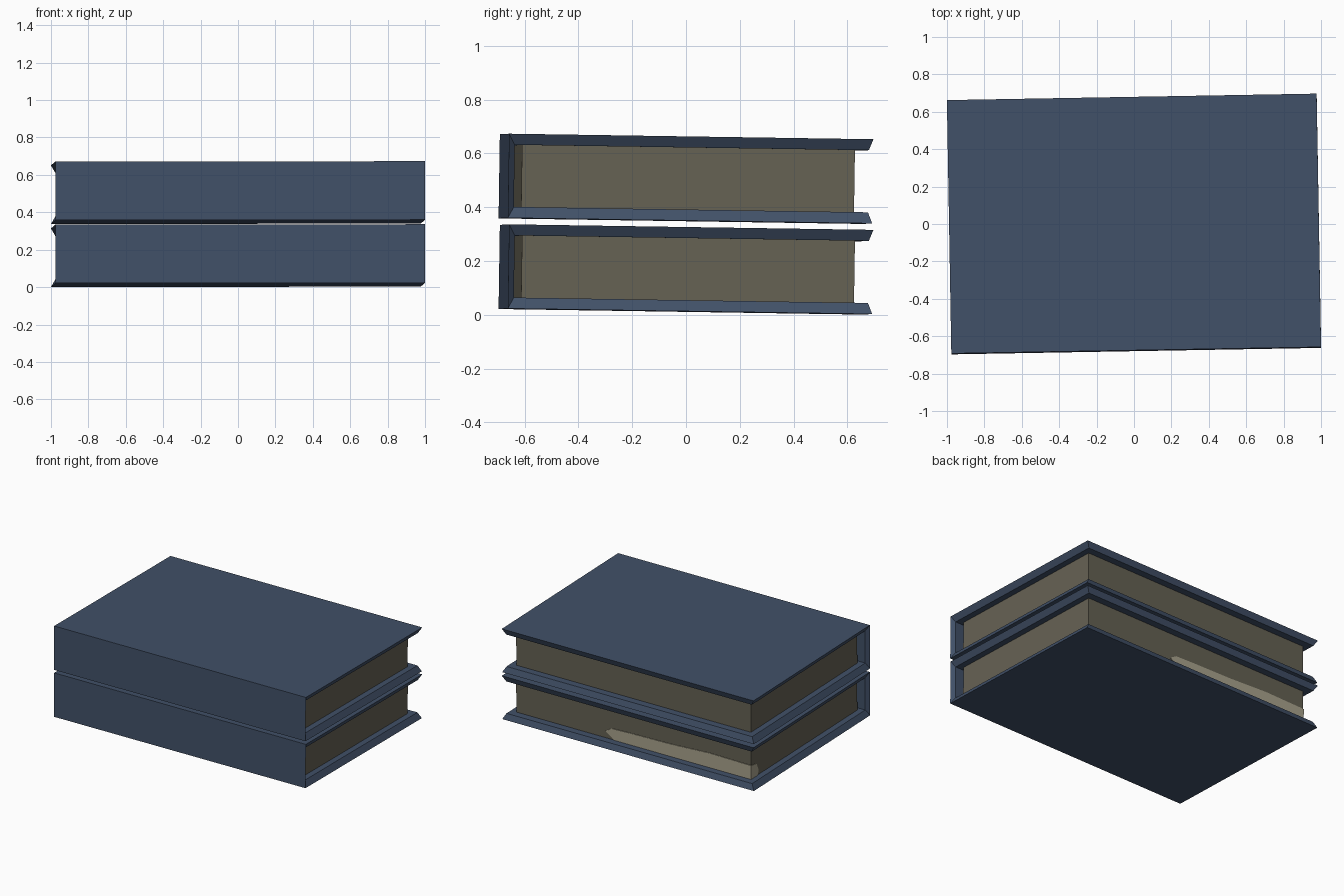
import bpy
from mathutils import Matrix, Euler

if "Cube" in bpy.data.objects:
    bpy.data.objects.remove(bpy.data.objects["Cube"])

W, D, H = 1.977, 1.355, 0.313      # book length, depth, thickness
T = 0.041                          # cover board thickness
SPACING = 0.337
TILT = Euler((-0.0152, -0.001, 0.0175)).to_matrix().to_4x4()


def material(name, rgb):
    m = bpy.data.materials.new(name)
    m.diffuse_color = (*rgb, 1)
    m.use_nodes = True
    m.node_tree.nodes["Principled BSDF"].inputs["Base Color"].default_value = m.diffuse_color
    return m


blue = material("slate blue", (0.053, 0.081, 0.138))
tan = material("dull tan", (0.133, 0.122, 0.089))
cream = material("pale cream", (0.40, 0.37, 0.27))


def add(name, verts, faces, mat, level):
    me = bpy.data.meshes.new(name)
    me.from_pydata(verts, [], faces)
    me.materials.append(mat)
    ob = bpy.data.objects.new(name, me)
    ob.matrix_world = Matrix.Translation((0, 0, 0.1685 + level * SPACING)) @ TILT
    bpy.context.collection.objects.link(ob)
    return ob


def cover(level):
    # wrap-around cover: outer U profile and a smaller inner U, bevelled rims
    x, y, z = W / 2, D / 2, H / 2
    outer = [(y, -z), (-y, -z), (-y, z), (y, z)]
    yi, ys, zi = y - 0.016, -y + 0.022, z - T
    inner = [(yi, -zi), (ys, -zi), (ys, zi), (yi, zi)]
    verts = []
    for prof, hx in ((outer, x), (inner, x - 0.024)):
        for s in (-1, 1):
            verts += [(s * hx, py, pz) for py, pz in prof]
    faces = []
    for i in range(3):
        faces += [(i, i + 1, i + 5, i + 4),            # outside
                  (i + 8, i + 12, i + 13, i + 9),      # inside
                  (i, i + 8, i + 9, i + 1),            # left rim
                  (i + 4, i + 5, i + 13, i + 12)]      # right rim
    faces += [(0, 4, 12, 8), (3, 11, 15, 7)]           # back rims
    add(f"book_cover_{level + 1}", verts, faces, blue, level)


def prism(name, profile, offset, mat, level):
    n = len(profile)
    verts = list(profile) + [tuple(a + b for a, b in zip(p, offset)) for p in profile]
    faces = [tuple(range(n))[::-1], tuple(range(n, 2 * n))]
    faces += [(i, (i + 1) % n, (i + 1) % n + n, i + n) for i in range(n)]
    add(name, verts, faces, mat, level)


PX, PY0, PY1 = W / 2 - 0.067, -D / 2 + 0.05, D / 2 - 0.067
PZ = H / 2 - T

# two stacked books, each a cover with a recessed page block
for level in range(2):
    cover(level)
    z = PZ + 0.002
    prism(f"page_block_{level + 1}",
          [(-PX, PY0, -z), (PX, PY0, -z), (PX, PY1, -z), (-PX, PY1, -z)],
          (0, 0, 2 * z), tan, level)

# pale patch along the lower pages, wrapping round one corner
edge = [(-PX, 0.10), (-0.6, 0.105), (-0.3, 0.09), (0.0, 0.085), (0.17, 0.08), (0.22, 0.05), (0.15, 0)]
prism("pale_patch_back",
      [(-PX, PY1, -PZ)] + [(x, PY1, -PZ + h) for x, h in edge],
      (0, 0.004, 0), cream, 0)
prism("pale_patch_end",
      [(-PX, PY1 + 0.004, -PZ), (-PX, PY1 + 0.004, -PZ + 0.10),
       (-PX, PY1 - 0.06, -PZ + 0.09), (-PX, PY1 - 0.085, -PZ + 0.03), (-PX, PY1 - 0.07, -PZ)],
      (-0.004, 0, 0), cream, 0)

# make all surfaces point outwards
import bmesh
for ob in bpy.context.collection.objects:
    bm = bmesh.new()
    bm.from_mesh(ob.data)
    bmesh.ops.recalc_face_normals(bm, faces=bm.faces)
    bm.to_mesh(ob.data)
    bm.free()
